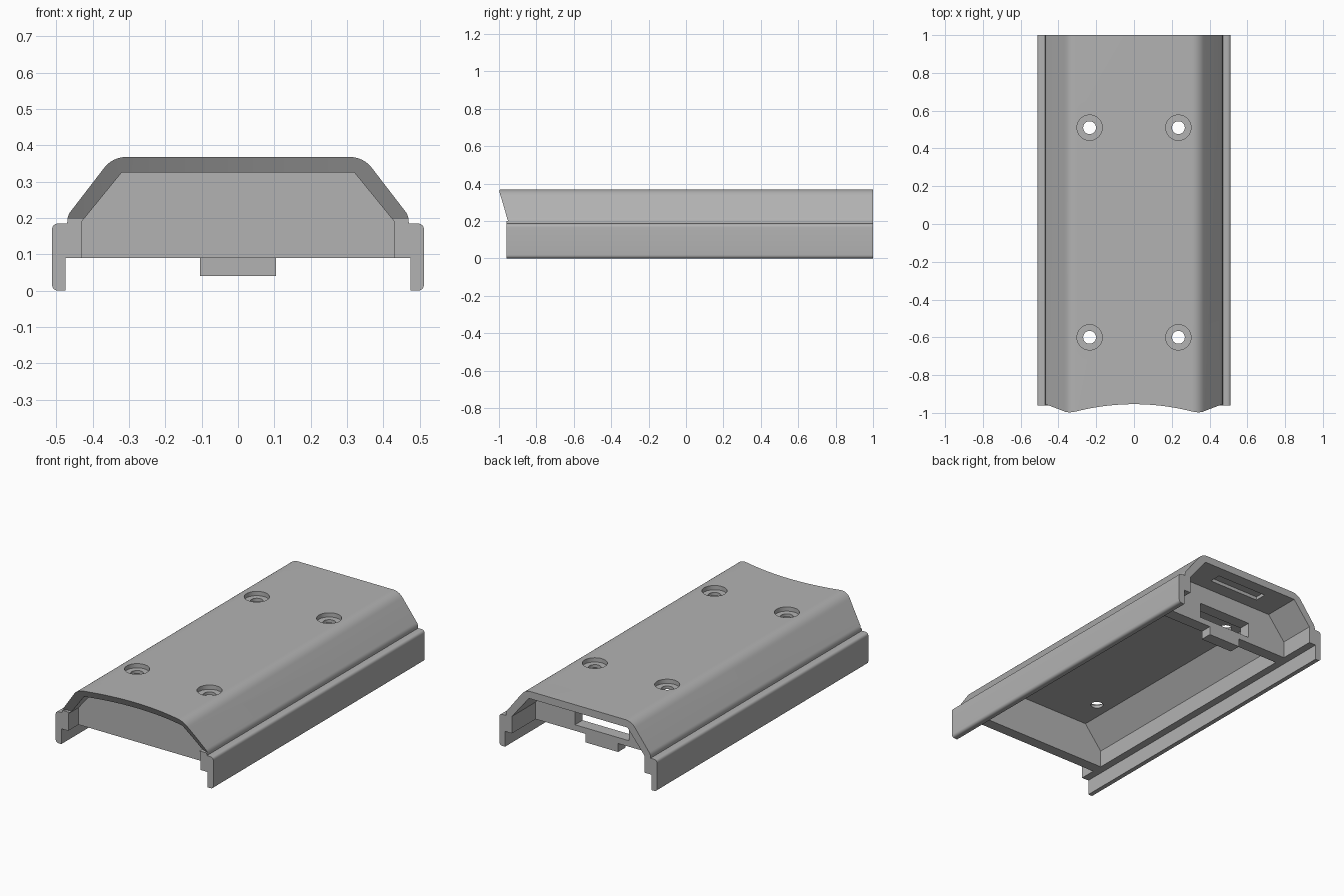
import bpy, bmesh, math
from mathutils import Matrix

if "Cube" in bpy.data.objects:
    bpy.data.objects.remove(bpy.data.objects["Cube"])

grey = bpy.data.materials.new("matte_grey")
grey.use_nodes = True
colour = (0.45, 0.45, 0.45, 1)
grey.diffuse_color = colour
grey.node_tree.nodes["Principled BSDF"].inputs["Base Color"].default_value = colour


def to_object(bm, name):
    bmesh.ops.recalc_face_normals(bm, faces=bm.faces)
    mesh = bpy.data.meshes.new(name)
    bm.to_mesh(mesh)
    bm.free()
    mesh.materials.append(grey)
    ob = bpy.data.objects.new(name, mesh)
    bpy.context.collection.objects.link(ob)
    return ob


def prism(name, outline, y0, y1):
    """Extrude an x-z outline along y."""
    bm = bmesh.new()
    face = bm.faces.new([bm.verts.new((x, y0, z)) for x, z in outline])
    grown = bmesh.ops.extrude_face_region(bm, geom=[face])["geom"]
    moved = [v for v in grown if isinstance(v, bmesh.types.BMVert)]
    bmesh.ops.translate(bm, verts=moved, vec=(0, y1 - y0, 0))
    return to_object(bm, name)


def box(name, half_x, y0, y1, z0, z1):
    outline = [(-half_x, z0), (half_x, z0), (half_x, z1), (-half_x, z1)]
    return prism(name, outline, y0, y1)


def cylinder(name, radius, x, y, z0, z1):
    bm = bmesh.new()
    bmesh.ops.create_cone(bm, cap_ends=True, segments=40, radius1=radius, radius2=radius,
                          depth=z1 - z0, matrix=Matrix.Translation((x, y, (z0 + z1) / 2)))
    return to_object(bm, name)


def cut(target, cutter):
    mod = target.modifiers.new("cut", "BOOLEAN")
    mod.operation, mod.solver, mod.object = "DIFFERENCE", "EXACT", cutter
    bpy.context.view_layer.objects.active = target
    bpy.ops.object.modifier_apply(modifier=mod.name)
    bpy.data.objects.remove(cutter)


def rounded(before, corner, after, radius, steps=6):
    """Points of a soft corner between two directions."""
    def toward(p):
        dx, dz = p[0] - corner[0], p[1] - corner[1]
        k = radius / math.hypot(dx, dz)
        return corner[0] + dx * k, corner[1] + dz * k
    a, b = toward(before), toward(after)
    points = []
    for i in range(steps + 1):
        t = i / steps
        points.append(tuple((1 - t) ** 2 * a[k] + 2 * t * (1 - t) * corner[k] + t * t * b[k]
                            for k in (0, 1)))
    return points


def mirrored(half):
    return half + [(-x, z) for x, z in reversed(half)]


# Cover: one shell section with side rails and an open underside
rail_foot, rail_top = (0.512, 0), (0.512, 0.185)
rail_in, shoulder, crown = (0.47, 0.185), (0.468, 0.208), (0.345, 0.368)
outer = ([(0.475, 0)] + rounded((0.475, 0), rail_foot, rail_top, 0.02)
         + rounded(rail_foot, rail_top, rail_in, 0.02) + [rail_in]
         + rounded(rail_in, shoulder, crown, 0.012)
         + rounded(shoulder, crown, (0, 0.368), 0.04, 10))
inner = [(0.43, 0.09), (0.43, 0.19), (0.32, 0.325)]
section = mirrored(outer) + [(-0.475, 0.09)]
section += [(-x, z) for x, z in inner] + inner[::-1] + [(0.475, 0.09)]
cover = prism("cover_shell", section, -1.1, 1)

# Front edge: bowed and undercut above the rails, straight below
bm = bmesh.new()
rows = []
count = 48
for z in (0.2, 0.45):
    near, far = [], []
    for i in range(count + 1):
        x = -0.6 + 1.2 * i / count
        y = -0.955 - 0.05 * (x / 0.35) ** 2 + 0.55 * (0.37 - z)
        near.append(bm.verts.new((x, y, z)))
        far.append(bm.verts.new((x, -1.5, z)))
    rows.append((near, far))
(n0, f0), (n1, f1) = rows
for i in range(count):
    for a, b in ((n0, n1), (f0, f1), (n0, f0), (n1, f1)):
        bm.faces.new((a[i], a[i + 1], b[i + 1], b[i]))
for i in (0, count):
    bm.faces.new((n0[i], f0[i], f1[i], n1[i]))
cut(cover, to_object(bm, "bow_cutter"))
cut(cover, box("rail_cutter", 0.7, -1.5, -0.96, -0.1, 0.203))

# Counterbored screw holes
for x in (-0.235, 0.235):
    for y in (-0.6, 0.51):
        cut(cover, cylinder("bore_cutter", 0.067, x, y, 0.343, 0.5))
        cut(cover, cylinder("hole_cutter", 0.034, x, y, 0.2, 0.5))

# Shallow latch pocket under the roof at the back
cut(cover, box("pocket_cutter", 0.165, 0.86, 0.93, 0.3, 0.345))

# Cross walls closing the main cavity
wall = mirrored([(0.432, 0.09), (0.432, 0.191), (0.321, 0.327)])
front_wall = prism("front_wall", wall, -0.865, -0.8)
back_wall = prism("back_wall", wall, 0.71, 0.78)
cut(back_wall, box("slot_cutter", 0.175, 0.6, 0.9, 0.125, 0.215))
tab = box("back_wall_tab", 0.105, 0.71, 0.78, 0.04, 0.09)

# Smooth the soft corners, keep creases sharp
bpy.ops.object.select_all(action="DESELECT")
for ob in (cover, front_wall, back_wall, tab):
    ob.select_set(True)
bpy.context.view_layer.objects.active = cover
bpy.ops.object.shade_smooth_by_angle(angle=math.radians(30))
